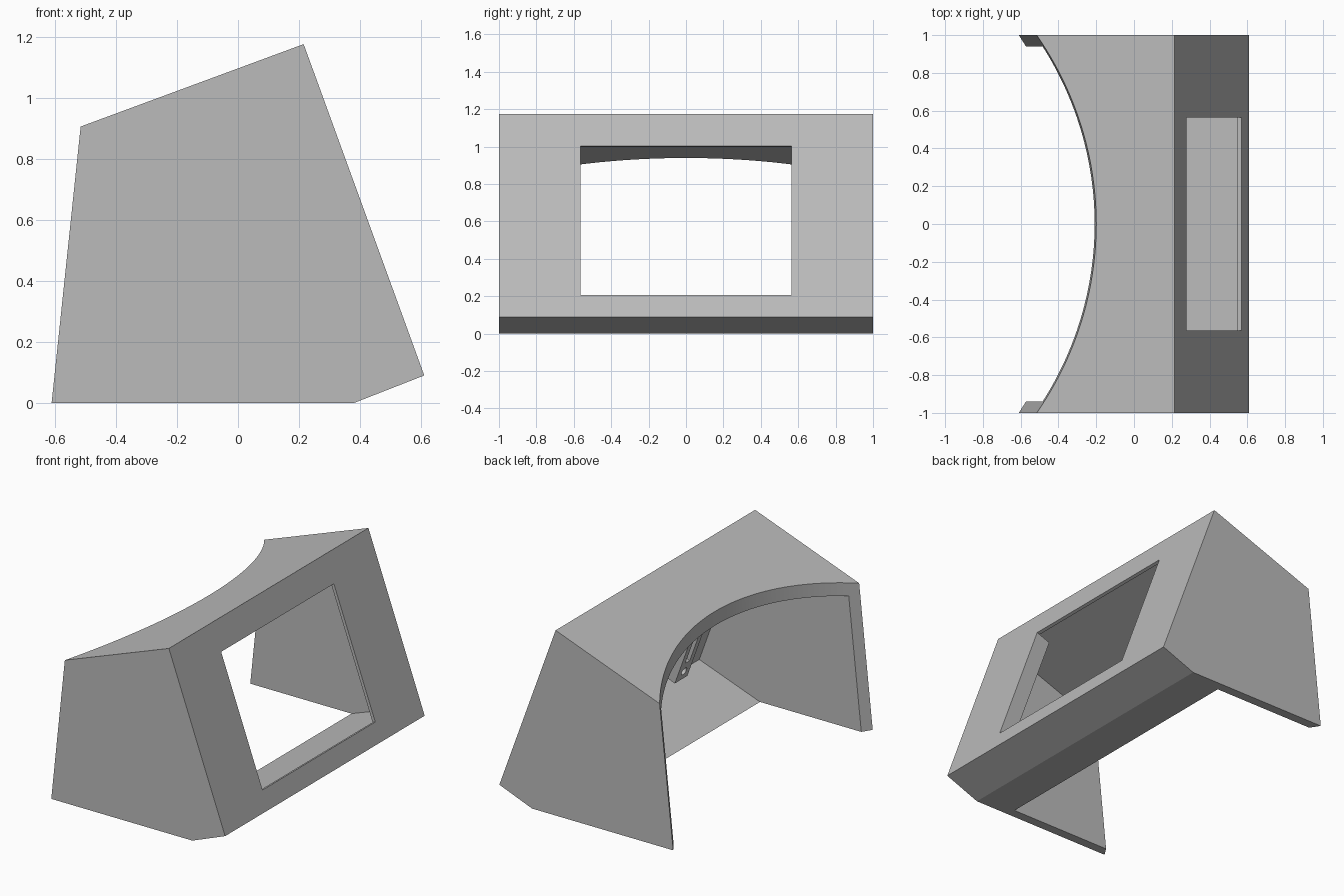
import bpy, bmesh, math
from mathutils import Vector

if "Cube" in bpy.data.objects:
    bpy.data.objects.remove(bpy.data.objects["Cube"])

grey = bpy.data.materials.new("plain grey")
grey.use_nodes = True
colour = (0.5, 0.5, 0.5, 1)
grey.diffuse_color = colour
grey.node_tree.nodes["Principled BSDF"].inputs["Base Color"].default_value = colour

# Tilted frame of the front panel: depth goes inward, down runs along the panel
TILT = math.radians(20)
CORNER = Vector((0.215, 0, 1.175))
INWARD = Vector((-math.cos(TILT), 0, -math.sin(TILT)))
DOWN = Vector((math.sin(TILT), 0, -math.cos(TILT)))
LENGTH, WALL, SIDE, PANEL = 1.155, 0.077, 0.06, 0.02


def prism(name, ring_a, ring_b):
    """Solid between two matching rings of points."""
    bm = bmesh.new()
    a = [bm.verts.new(p) for p in ring_a]
    b = [bm.verts.new(p) for p in ring_b]
    bm.faces.new(a)
    bm.faces.new(b[::-1])
    for i in range(len(a)):
        j = (i + 1) % len(a)
        bm.faces.new((a[j], a[i], b[i], b[j]))
    bmesh.ops.recalc_face_normals(bm, faces=bm.faces)
    mesh = bpy.data.meshes.new(name)
    bm.to_mesh(mesh)
    bm.free()
    mesh.materials.append(grey)
    obj = bpy.data.objects.new(name, mesh)
    bpy.context.collection.objects.link(obj)
    return obj


def extrude_y(name, points, y0, y1):
    return prism(name, [Vector((p[0], y0, p[-1])) for p in points],
                 [Vector((p[0], y1, p[-1])) for p in points])


def tilted_box(name, d0, d1, s0, s1, y0, y1):
    pts = [CORNER + INWARD * d + DOWN * s
           for d, s in ((d0, s0), (d1, s0), (d1, s1), (d0, s1))]
    return extrude_y(name, pts, y0, y1)


def cut(target, cutters):
    bpy.context.view_layer.objects.active = target
    for c in cutters:
        mod = target.modifiers.new("cut", "BOOLEAN")
        mod.operation, mod.solver, mod.object = "DIFFERENCE", "EXACT", c
        bpy.ops.object.modifier_apply(modifier=mod.name)
        bpy.data.objects.remove(c)


# Outer body, left long at the back for the curved cut
profile = [(-0.9, 0), (-0.9, 0.763), (0.215, 1.175), (0.61, 0.09), (0.38, 0)]
housing = extrude_y("housing", profile, -1, 1)

# Cavity, display window and the leaning round cut at the back
cavity = tilted_box("cavity_cutter", PANEL, 1.8, WALL, LENGTH - WALL, -1 + SIDE, 1 - SIDE)
window = tilted_box("window_cutter", -0.1, 0.06, 0.182, 1.032, -0.565, 0.565)
RADIUS, CENTRE, LEAN, STEPS = 1.8, -2.107, 0.105, 256


def circle(z):
    return [Vector((CENTRE + LEAN * z + RADIUS * math.cos(t), RADIUS * math.sin(t), z))
            for t in (2 * math.pi * i / STEPS for i in range(STEPS))]


back_cut = prism("back_cutter", circle(-0.3), circle(1.5))
cut(housing, [cavity, window, back_cut])

# Mounting rail beside the window, with a long groove and screw holes
rail = tilted_box("mounting_rail", PANEL, 0.1, 0.182, 1.032, -0.69, -0.565)
groove = tilted_box("groove_cutter", 0.06, 0.2, 0.26, 0.9, -0.65, -0.605)
holes = []
for s in (0.22, 0.97):
    base = CORNER + DOWN * s + Vector((0, -0.6275, 0))
    angles = [2 * math.pi * i / 16 for i in range(16)]
    ring = [DOWN * math.cos(t) * 0.025 + Vector((0, math.sin(t) * 0.025, 0)) for t in angles]
    holes.append(prism("hole_cutter", [base + INWARD * 0.05 + r for r in ring],
                       [base + INWARD * 0.2 + r for r in ring]))
cut(rail, [groove] + holes)

# Smooth the curved edge, keep the corners sharp
for obj in (housing, rail):
    bpy.ops.object.select_all(action="DESELECT")
    obj.select_set(True)
    bpy.context.view_layer.objects.active = obj
    bpy.ops.object.shade_smooth_by_angle(angle=math.radians(15))
